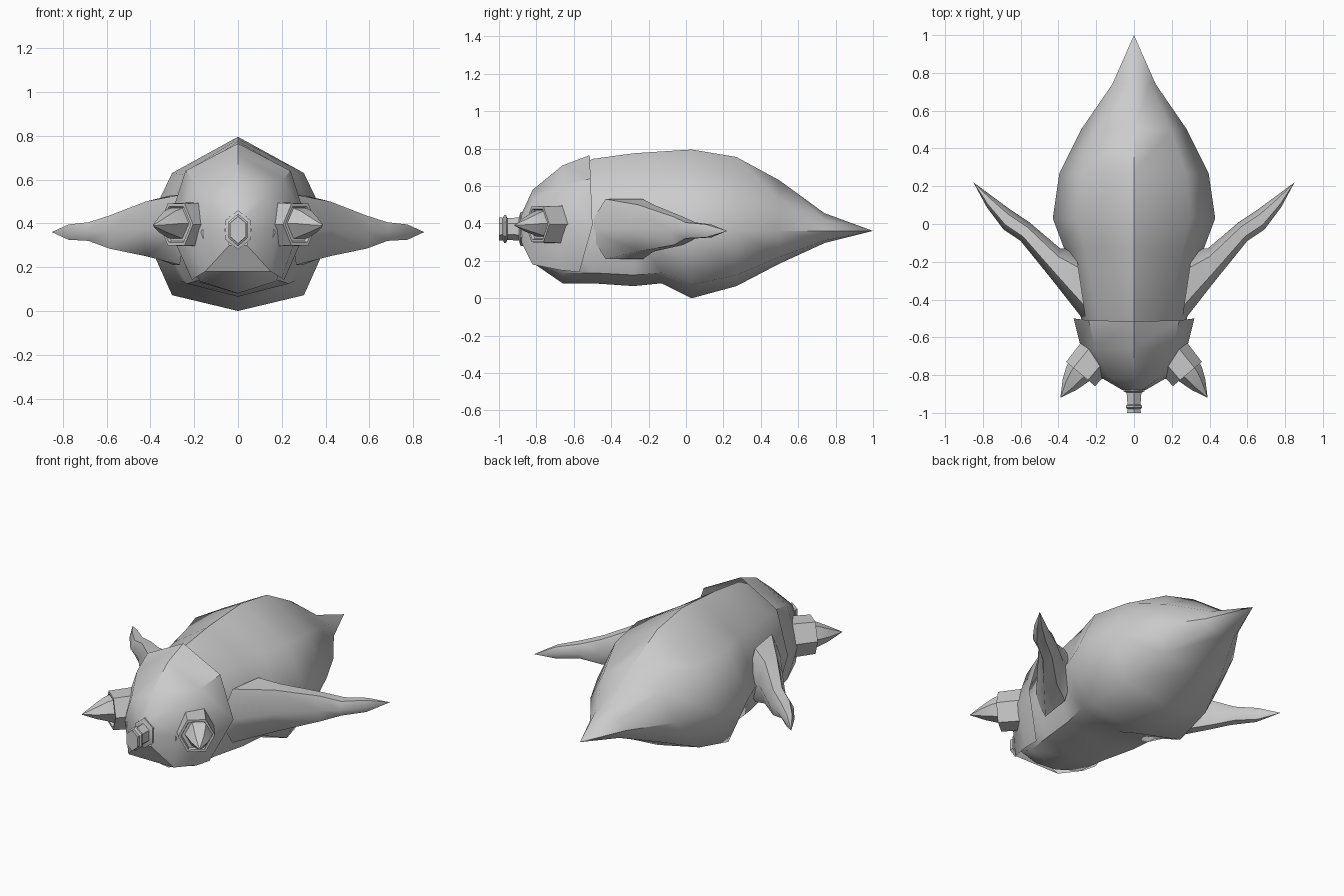
import bpy, bmesh, math
from mathutils import Vector

if "Cube" in bpy.data.objects:
    bpy.data.objects.remove(bpy.data.objects["Cube"])


def loft(name, rings, closed=True, caps=True, angle=40):
    """Skin a list of equal-length rings; a one-point ring makes a tip."""
    bm = bmesh.new()
    vr = [[bm.verts.new(p) for p in r] for r in rings]
    for a, b in zip(vr, vr[1:]):
        n = max(len(a), len(b))
        for i in range(n if closed else n - 1):
            j = (i + 1) % n
            if len(b) == 1:
                bm.faces.new((a[i], a[j], b[0]))
            elif len(a) == 1:
                bm.faces.new((a[0], b[j], b[i]))
            else:
                bm.faces.new((a[i], a[j], b[j], b[i]))
    if caps:
        for r in (vr[0], vr[-1]):
            if len(r) > 2:
                bm.faces.new(r)
    bmesh.ops.recalc_face_normals(bm, faces=bm.faces)
    me = bpy.data.meshes.new(name)
    bm.to_mesh(me)
    bm.free()
    ob = bpy.data.objects.new(name, me)
    bpy.context.collection.objects.link(ob)
    bpy.ops.object.select_all(action='DESELECT')
    ob.select_set(True)
    bpy.context.view_layer.objects.active = ob
    bpy.ops.object.shade_smooth_by_angle(angle=math.radians(angle))
    return ob


def hexagon(c, u, v, ru, rv, start=0):
    c, u, v = Vector(c), Vector(u), Vector(v)
    return [c + u * ru * math.cos(start + k * math.pi / 3)
            + v * rv * math.sin(start + k * math.pi / 3) for k in range(6)]


# body: octagonal sections with a ridge on top and a keel below
def body_ring(y, w, t, b, c=0.36):
    d = 0.7 * w
    zu, zl = c + 0.62 * (t - c), c - 0.8 * (c - b)
    return [(0, y, t), (d, y, zu), (w, y, c), (d, y, zl),
            (0, y, b), (-d, y, zl), (-w, y, c), (-d, y, zu)]


stations = [(-.82, .17, .50, .19), (-.66, .25, .66, .08), (-.5, .28, .745, .08),
            (-.28, .33, .775, .065), (-.13, .37, .785, .08), (.03, .43, .795, .0),
            (.27, .395, .755, .065), (.5, .28, .63, .185), (.74, .115, .455, .295)]
loft("body", [body_ring(*s) for s in stations] + [[(0, 1, .36)]], angle=50)


# face mask: open underneath, closing at the nose
def mask_ring(top, diag, side, low):
    half = [low, side, diag]
    return half + [top] + [(-x, y, z) for x, y, z in reversed(half)]


mask = [
    mask_ring((0, -.515, .765), (.24, -.51, .64), (.32, -.50, .39), (.21, -.57, .14)),
    mask_ring((0, -.66, .71), (.205, -.66, .60), (.28, -.66, .38), (.2, -.67, .15)),
    mask_ring((0, -.82, .58), (.13, -.82, .52), (.18, -.81, .38), (.15, -.82, .18)),
    mask_ring((0, -.88, .45), (.04, -.88, .43), (.06, -.88, .37), (.04, -.88, .30)),
]
loft("face_mask", mask, closed=False, caps=False)
# lower lip panel closing the mask front
loft("mask_chin", [[mask[2][0], mask[2][-1]], [mask[3][0], mask[3][-1]]],
     closed=False, caps=False)

# snout: flanged hexagonal tube
X, Z = (1, 0, 0), (0, 0, 1)
snout = [(-.85, .065, .09), (-.885, .065, .09), (-.893, .045, .062), (-.955, .04, .058),
         (-.962, .05, .074), (-.972, .05, .074), (-.98, .04, .06), (-1, .042, .062)]
loft("snout", [hexagon((0, y, .37), X, Z, rx, rz, math.pi / 2) for y, rx, rz in snout],
     angle=30)

# eye horns and side fins, left and right
for s, side in ((1, "right"), (-1, "left")):
    axis, u = Vector((.64 * s, -.77, 0)), (.77 * s, .64, 0)
    base = Vector((.225 * s, -.725, .395))
    collar = [(-.05, .105), (.09, .1), (.09, .086), (.075, .08)]
    loft("eye_collar_" + side,
         [hexagon(base + axis * t, u, Z, r, r * 1.1) for t, r in collar], angle=30)
    horn = [(.28, -.77, .40, .078, .082), (.31, -.805, .40, .066, .066),
            (.342, -.85, .395, .046, .042)]
    loft("eye_horn_" + side,
         [hexagon((x * s, y, z), u, Z, ru, rz) for x, y, z, ru, rz in horn]
         + [[(.39 * s, -.92, .39)]], angle=50)

    # fin: leading edge, trailing edge, top z, bottom z
    rings = []
    for lx, ly, tx, ty, t, b in [(.25, -.53, .31, -.13, .53, .21),
                                 (.43, -.30, .39, -.13, .50, .25),
                                 (.60, -.09, .555, .01, .435, .285),
                                 (.69, -.03, .66, .08, .405, .32),
                                 (.78, .09, .755, .15, .395, .325)]:
        lead, trail = Vector((lx * s, ly, .36)), Vector((tx * s, ty, .36))
        mid, half = (lead + trail) / 2, (trail - lead) / 2
        rings.append(hexagon(mid + Vector((0, 0, (t + b) / 2 - .36)), half, Z,
                             1, (t - b) / 1.732))
    loft("fin_" + side, rings + [[(.85 * s, .22, .36)]], angle=60)
